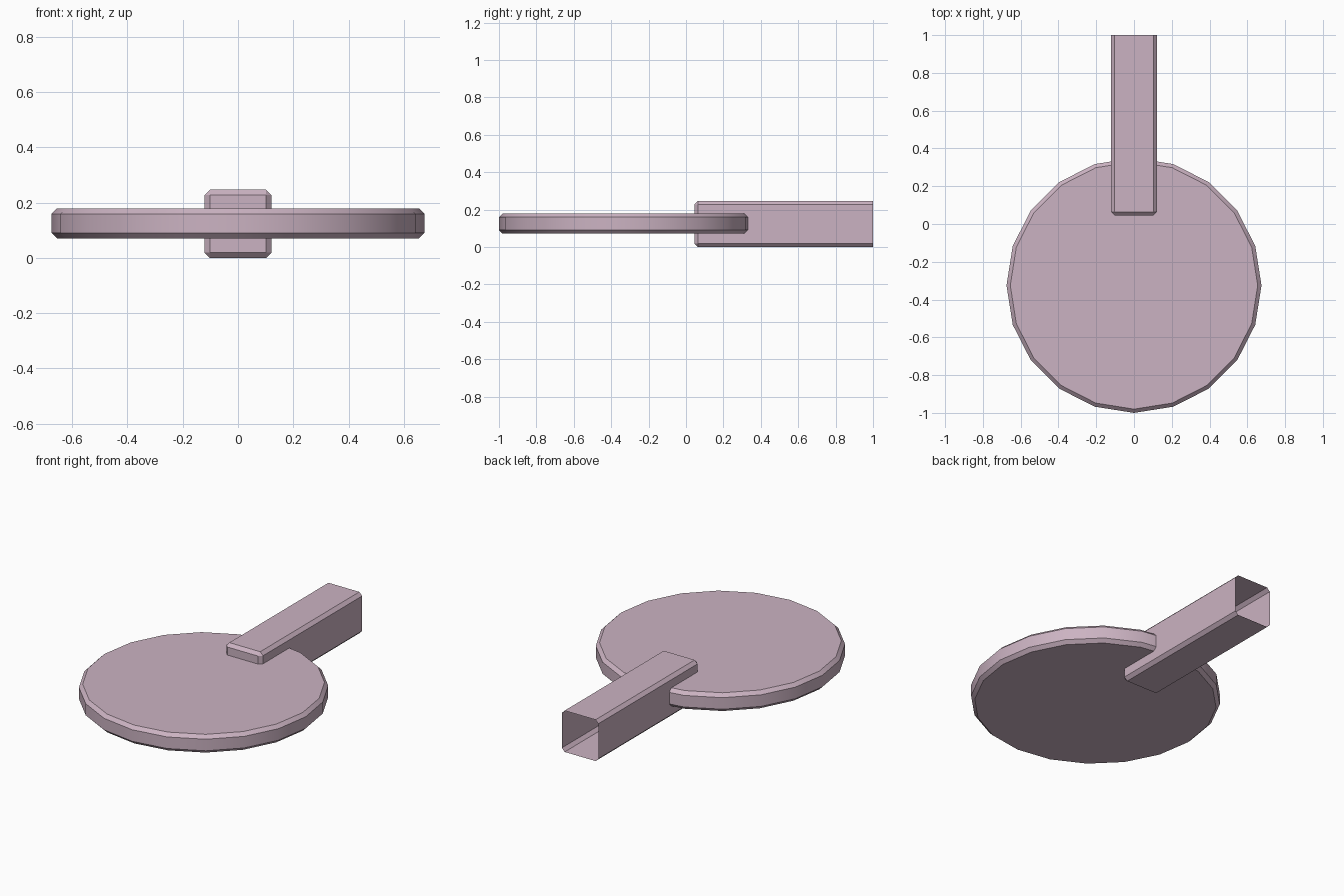
import bpy, bmesh, math

default = bpy.data.objects.get("Cube")
if default:
    bpy.data.objects.remove(default, do_unlink=True)

# Single dusty pink material
COLOUR = (0.60, 0.45, 0.54, 1.0)
pink = bpy.data.materials.new("dusty pink")
pink.use_nodes = True
pink.diffuse_color = COLOUR
pink.node_tree.nodes["Principled BSDF"].inputs["Base Color"].default_value = COLOUR


def loft(name, rings, cap_start=True, cap_end=True):
    """Bridge matching rings of points into a skin, with optional end caps."""
    bm = bmesh.new()
    loops = [[bm.verts.new(p) for p in ring] for ring in rings]
    n = len(loops[0])
    for a, b in zip(loops, loops[1:]):
        for i in range(n):
            j = (i + 1) % n
            bm.faces.new((a[i], a[j], b[j], b[i]))
    if cap_start:
        bm.faces.new(loops[0][::-1])
    if cap_end:
        bm.faces.new(loops[-1])
    bmesh.ops.recalc_face_normals(bm, faces=bm.faces)
    mesh = bpy.data.meshes.new(name)
    bm.to_mesh(mesh)
    bm.free()
    mesh.materials.append(pink)
    obj = bpy.data.objects.new(name, mesh)
    bpy.context.collection.objects.link(obj)
    bpy.ops.object.select_all(action="DESELECT")
    obj.select_set(True)
    bpy.context.view_layer.objects.active = obj
    bpy.ops.object.shade_smooth_by_angle(angle=math.radians(30))
    return obj


# Round paddle head: 20-sided disc with chamfered rims
SIDES, CENTRE_Y = 20, -0.325


def circle(radius, z):
    angles = [2 * math.pi * i / SIDES for i in range(SIDES)]
    return [(radius * math.sin(a), CENTRE_Y - radius * math.cos(a), z) for a in angles]


loft("paddle_head", [circle(r, z) for r, z in
                     ((0.655, 0.071), (0.675, 0.091), (0.675, 0.16), (0.655, 0.18))])

# Hollow handle: chamfered square tube, closed at the head and open at the back
HALF_W, HALF_H, CHAMFER = 0.121, 0.1235, 0.019


def section(y, inset, chamfer):
    w, h = HALF_W - inset, HALF_H - inset
    c = chamfer
    pts = [(w, h - c), (w - c, h), (-w + c, h), (-w, h - c),
           (-w, -h + c), (-w + c, -h), (w - c, -h), (w, -h + c)]
    return [(x, y, HALF_H + z) for x, z in pts]


loft("handle", [section(0.045, CHAMFER, 0.001),
                section(0.045 + CHAMFER, 0.0, CHAMFER),
                section(1.0, 0.0, CHAMFER)], cap_end=False)
